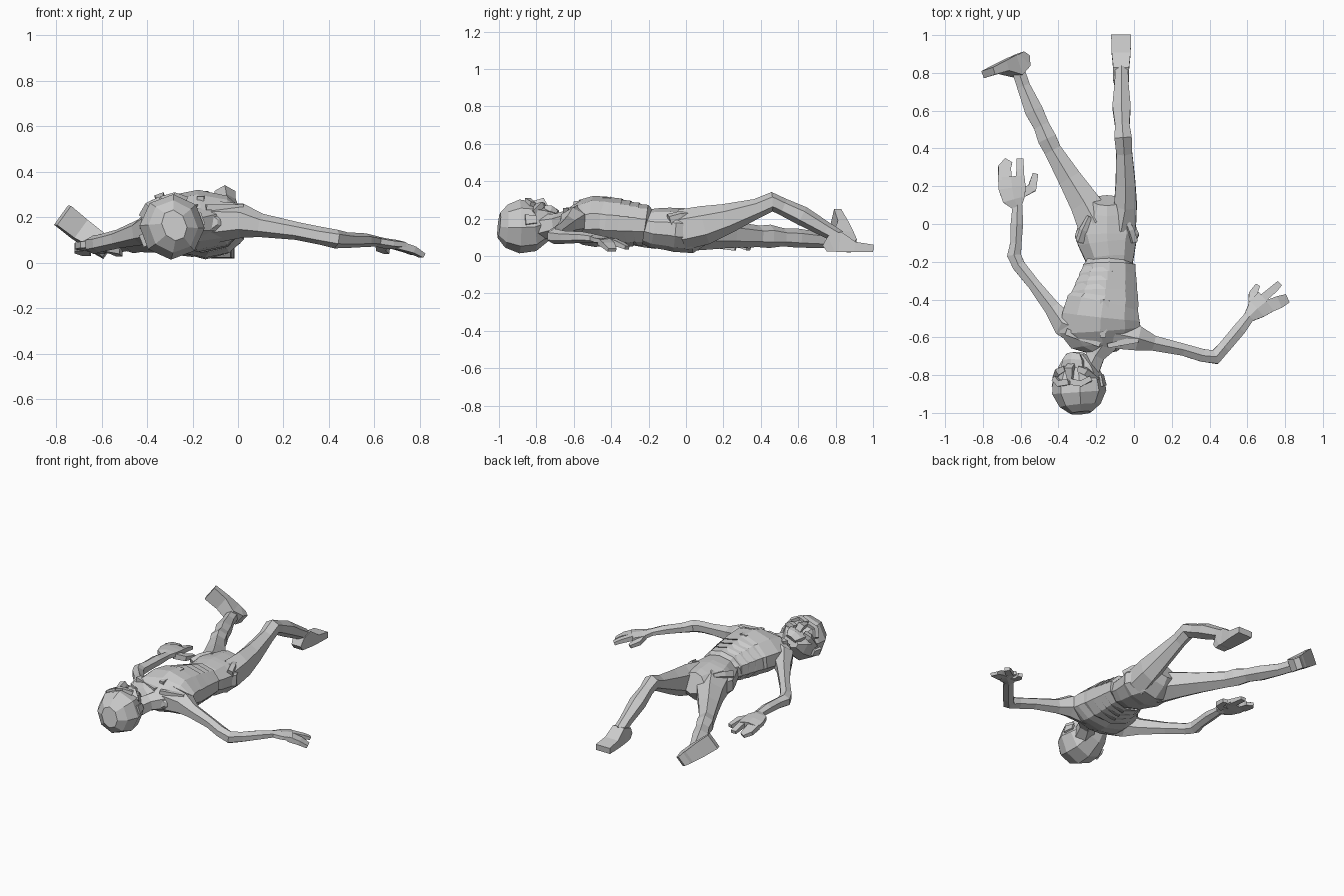
import bpy, bmesh
from math import sin, cos, pi
from mathutils import Vector as V


def loft(name, rings, sides=6, up=(0, 0, 1)):
    """Skin rings of (x, y, z, half width, half height) into a closed flat-faced body."""
    bm = bmesh.new()
    c = [V(r[:3]) for r in rings]
    loops = []
    for i, r in enumerate(rings):
        t = (c[min(i + 1, len(c) - 1)] - c[max(i - 1, 0)]).normalized()
        s = t.cross(V(up)).normalized()
        u = s.cross(t)
        k = 1 / cos(pi / sides)
        loops.append([bm.verts.new(c[i] + s * (r[3] * k * cos(a)) + u * (r[4] * k * sin(a)))
                      for a in [(2 * j + 1) * pi / sides for j in range(sides)]])
    for a, b in zip(loops, loops[1:]):
        for j in range(sides):
            n = (j + 1) % sides
            bm.faces.new((a[j], a[n], b[n], b[j]))
    bm.faces.new(loops[0])
    bm.faces.new(loops[-1])
    bmesh.ops.recalc_face_normals(bm, faces=bm.faces)
    me = bpy.data.meshes.new(name)
    bm.to_mesh(me)
    bm.free()
    ob = bpy.data.objects.new(name, me)
    bpy.context.collection.objects.link(ob)
    return ob


def foot(name, heel, direction, up):
    """Wedge foot from the back of the heel, with a flat sole."""
    d, u = V(direction).normalized(), V(up).normalized()
    rings = []
    for along, w, h in ((0, .035, .02), (.035, .042, .045), (.08, .042, .055),
                        (.16, .05, .028), (.26, .053, .02)):
        rings.append((*(V(heel) + d * along + u * h), w, h))
    loft(name, rings, 4, up)


# Torso, with stepped ribs below the chest
torso = [(-.16, -.68, .18, .07, .035), (-.165, -.63, .175, .17, .075),
         (-.18, -.56, .18, .215, .115), (-.175, -.49, .185, .205, .13),
         (-.165, -.42, .185, .19, .125)]
for i in range(4):
    y, x = -.40 + .048 * i, -.155 + .008 * i
    w, h = .18 - .012 * i, .128 - .007 * i
    torso += [(x, y, .178 - .004 * i, w, h), (x, y + .038, .176 - .004 * i, w - .006, h - .002),
              (x, y + .042, .172 - .004 * i, w - .022, h - .016)]
torso += [(-.13, -.18, .15, .13, .1), (-.14, -.1, .145, .155, .108),
          (-.143, -.06, .14, .17, .112), (-.143, .02, .135, .14, .115),
          (-.143, .08, .16, .1, .095), (-.143, .125, .18, .075, .065)]
loft("torso", torso, 10)

# Collar bones, breastbone and hip bones
loft("collar_bone_left", [(-.18, -.64, .245, .012, .012), (-.36, -.57, .245, .018, .018)], 4)
loft("collar_bone_right", [(-.14, -.645, .245, .012, .012), (.02, -.61, .24, .018, .018)], 4)
loft("breastbone", [(-.165, -.6, .28, .015, .012), (-.155, -.4, .305, .025, .012)], 4)
for name, x, dx in (("left", -.285, .05), ("right", -.0, -.05)):
    loft("hip_bone_" + name, [(x, -.09, .19, .02, .03), (x + dx * .4, -.03, .21, .02, .025),
                              (x + dx, .04, .22, .012, .015)], 5)

# Neck and head, the face turned towards the left shoulder
loft("neck", [(-.15, -.62, .18, .07, .06), (-.2, -.69, .17, .048, .05),
              (-.25, -.79, .15, .06, .06)], 6)
face = (-.35, 0, .94)
loft("head", [(-.315, -.69, .2, .05, .03), (-.305, -.74, .18, .09, .08),
              (-.295, -.82, .16, .125, .125), (-.29, -.89, .158, .133, .133),
              (-.285, -.96, .16, .1, .108), (-.28, -1.0, .165, .05, .065)], 8, face)


def on_face(side, y, out):
    """Point on the head in its turned frame."""
    return V((-.295, y, .16)) + V((.94, 0, .35)) * side + V(face) * out


def face_part(name, pts, sides=4):
    loft(name, [(*on_face(*p[:3]), p[3], p[4]) for p in pts], sides, face)


face_part("nose", [(0, -.83, .122, .012, .012), (0, -.765, .135, .022, .018),
                   (0, -.75, .105, .02, .012)])
face_part("jaw", [(0, -.755, .075, .06, .035), (0, -.72, .08, .055, .028),
                  (0, -.69, .065, .035, .022)], 6)
for name, s in (("left", -1), ("right", 1)):
    face_part("brow_" + name, [(.005 * s, -.835, .128, .016, .012),
                               (.06 * s, -.845, .122, .016, .014),
                               (.1 * s, -.82, .085, .014, .014)])
    face_part("cheekbone_" + name, [(.035 * s, -.765, .1, .014, .014),
                                    (.075 * s, -.78, .09, .018, .016),
                                    (.115 * s, -.82, .03, .014, .014)])
    face_part("ear_" + name, [(.118 * s, -.8, -.01, .015, .02),
                              (.13 * s, -.86, -.015, .015, .028)])

# Arms, each running from shoulder to wrist
loft("arm_left", [(-.26, -.57, .17, .09, .085), (-.37, -.53, .16, .065, .075),
                  (-.43, -.45, .135, .042, .05), (-.53, -.32, .105, .032, .036),
                  (-.61, -.22, .085, .034, .034), (-.635, -.165, .08, .037, .036),
                  (-.625, -.1, .082, .03, .032), (-.62, 0, .085, .033, .03),
                  (-.617, .1, .08, .026, .022)])
loft("arm_right", [(-.1, -.58, .18, .08, .08), (.02, -.605, .185, .065, .065),
                   (.1, -.63, .165, .04, .045), (.26, -.665, .14, .032, .034),
                   (.36, -.695, .12, .034, .034), (.43, -.705, .105, .038, .036),
                   (.48, -.65, .1, .033, .03), (.56, -.555, .1, .034, .026),
                   (.61, -.49, .095, .028, .02)])

# Hands: palm, two fingers and a thumb
loft("palm_left", [(-.617, .09, .08, .027, .022), (-.635, .13, .08, .06, .024),
                   (-.645, .19, .075, .072, .024), (-.65, .25, .07, .07, .02)], 6)
loft("outer_fingers_left", [(-.683, .23, .07, .036, .018), (-.685, .3, .055, .034, .014),
                            (-.665, .335, .04, .022, .01)], 4)
loft("finger_left", [(-.603, .22, .07, .022, .017), (-.603, .29, .06, .02, .014),
                     (-.603, .345, .05, .018, .01)], 4)
loft("thumb_left", [(-.6, .16, .07, .025, .018), (-.54, .19, .055, .024, .016),
                    (-.522, .265, .04, .015, .012)], 4)
loft("palm_right", [(.605, -.495, .095, .028, .02), (.65, -.45, .085, .055, .02),
                    (.7, -.41, .08, .065, .018)], 6)
loft("outer_fingers_right", [(.7, -.44, .078, .035, .018), (.765, -.415, .058, .033, .015),
                             (.81, -.395, .032, .024, .01)], 4)
loft("finger_right", [(.68, -.395, .08, .022, .016), (.74, -.345, .06, .02, .013),
                      (.77, -.315, .045, .016, .01)], 4)
loft("thumb_right", [(.63, -.43, .085, .025, .016), (.63, -.37, .065, .022, .014),
                     (.655, -.325, .05, .013, .011)], 4)

# Legs: the right knee is raised, the left leg lies flat and outwards
loft("leg_right", [(-.065, -.02, .14, .075, .095), (-.045, .1, .165, .06, .09),
                   (-.045, .22, .2, .052, .07), (-.052, .38, .255, .042, .045),
                   (-.058, .46, .29, .046, .045), (-.062, .52, .262, .038, .04),
                   (-.066, .62, .215, .048, .045), (-.066, .75, .14, .036, .036),
                   (-.066, .82, .1, .035, .032)])
loft("leg_left", [(-.2, 0, .135, .1, .095), (-.26, .11, .125, .08, .08),
                  (-.34, .24, .115, .062, .062), (-.43, .39, .105, .046, .05),
                  (-.46, .45, .105, .05, .054), (-.49, .52, .1, .042, .042),
                  (-.53, .6, .095, .048, .044), (-.585, .73, .085, .035, .036),
                  (-.615, .82, .085, .034, .036)])

# Feet
foot("foot_right", (-.068, .742, .02), (0, 1, 0), (0, 0, 1))
foot("foot_left", (-.595, .915, .055), (-.71, -.37, .6), (.4, -.9, -.08))
